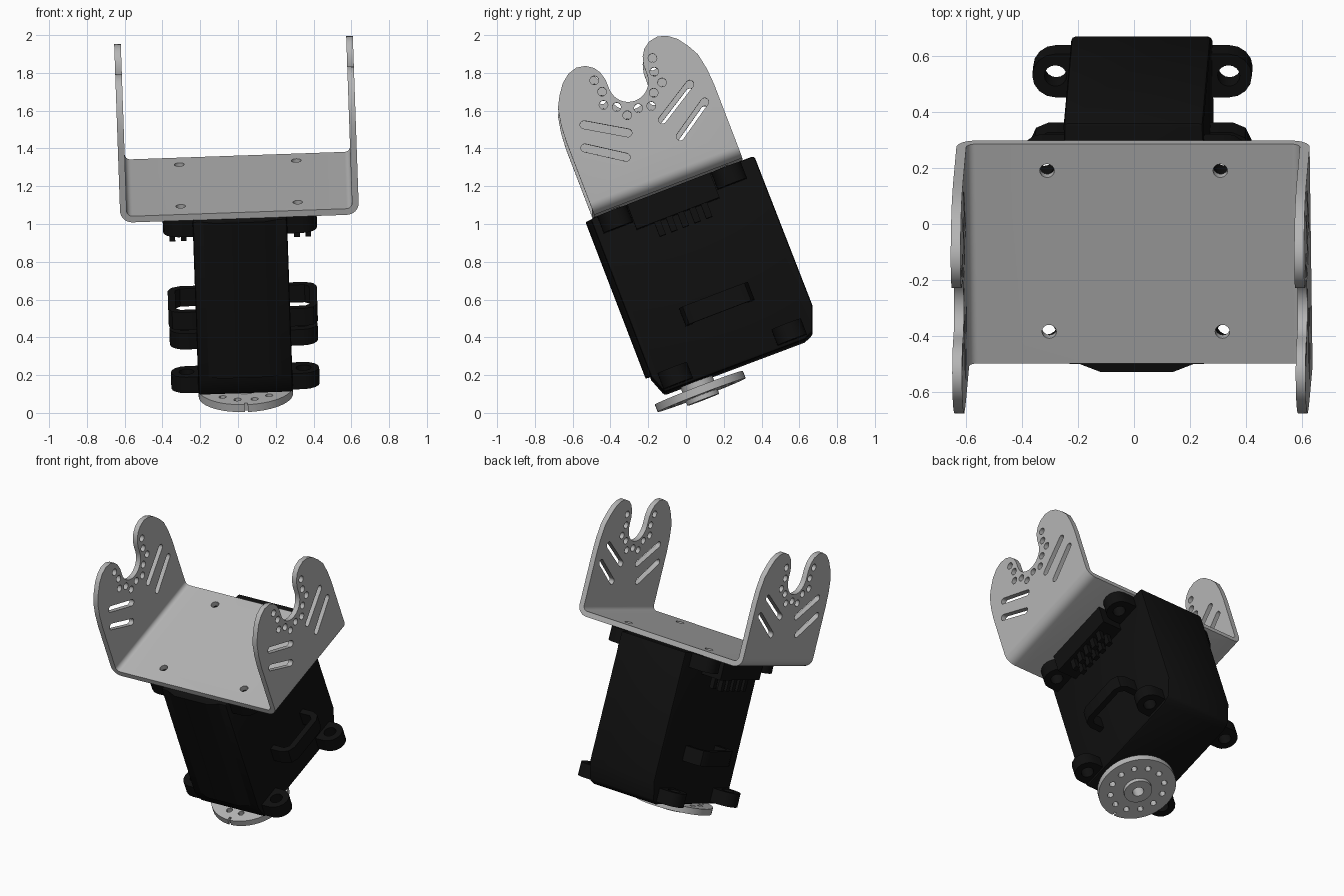
import bpy, bmesh, math
from mathutils import Matrix, Vector

if "Cube" in bpy.data.objects:
    bpy.data.objects.remove(bpy.data.objects["Cube"])

# Parts are built upright in (x, u = depth, w = height), then tilted together
TILT = (Matrix.Translation((0.045, 0, 0)) @ Matrix.Rotation(math.radians(-2), 4, 'Y')
        @ Matrix.Rotation(math.radians(21), 4, 'X'))
MID = 0.335   # depth of the bracket centre line


def material(name, rgb):
    m = bpy.data.materials.new(name)
    m.diffuse_color = (*rgb, 1)
    m.use_nodes = True
    m.node_tree.nodes["Principled BSDF"].inputs["Base Color"].default_value = m.diffuse_color
    return m


METAL = material("grey metal", (0.46, 0.46, 0.46))
BLACK = material("black plastic", (0.005, 0.005, 0.005))


def solids(name, parts, mat=None):
    """One mesh from prisms given as (outline, axis, start, end)."""
    bm = bmesh.new()
    place = {'x': lambda p, a: (a, p[0], p[1]),
             'u': lambda p, a: (p[0], a, p[1]),
             'w': lambda p, a: (p[0], p[1], a)}
    for pts, axis, a, b in parts:
        lo = [bm.verts.new(place[axis](p, a)) for p in pts]
        hi = [bm.verts.new(place[axis](p, b)) for p in pts]
        bm.faces.new(lo)
        bm.faces.new(hi[::-1])
        for i in range(len(pts)):
            j = (i + 1) % len(pts)
            bm.faces.new((lo[i], hi[i], hi[j], lo[j]))
    bmesh.ops.recalc_face_normals(bm, faces=bm.faces)
    me = bpy.data.meshes.new(name)
    bm.to_mesh(me)
    bm.free()
    ob = bpy.data.objects.new(name, me)
    bpy.context.collection.objects.link(ob)
    if mat:
        me.materials.append(mat)
    return ob


def apply(ob, mod):
    bpy.ops.object.select_all(action='DESELECT')
    bpy.context.view_layer.objects.active = ob
    ob.select_set(True)
    bpy.ops.object.modifier_apply(modifier=mod.name)


def boolean(ob, cutter, op='DIFFERENCE'):
    mod = ob.modifiers.new("cut", 'BOOLEAN')
    mod.operation, mod.solver, mod.object = op, 'EXACT', cutter
    apply(ob, mod)
    bpy.data.objects.remove(cutter)


def arc(cx, cy, r, a0, a1, n):
    return [(cx + r * math.cos(math.radians(a0 + (a1 - a0) * i / n)),
             cy + r * math.sin(math.radians(a0 + (a1 - a0) * i / n))) for i in range(n + 1)]


def circle(cx, cy, r, n=16):
    return arc(cx, cy, r, 0, 360, n)[:-1]


def rect(x0, y0, x1, y1):
    return [(x0, y0), (x1, y0), (x1, y1), (x0, y1)]


def slot(p, q, r, n=8):
    ang = math.degrees(math.atan2(q[1] - p[1], q[0] - p[0]))
    return arc(*p, r, ang + 90, ang + 270, n) + arc(*q, r, ang - 90, ang + 90, n)


def flip(pts):
    return [(-x, y) for x, y in pts]


def finish(ob):
    bpy.ops.object.select_all(action='DESELECT')
    bpy.context.view_layer.objects.active = ob
    ob.select_set(True)
    bpy.ops.object.shade_smooth_by_angle(angle=math.radians(30))
    ob.data.transform(TILT)


# Bracket: bent sheet, trimmed to the two-lobed wall outline
W, T, R, BASE = 0.632, 0.035, 0.065, 1.135
outer = [(W, 1.95)] + arc(W - R, BASE + R, R, 0, -90, 8)
inner = [(W - T, 1.95)] + arc(W - R, BASE + R, R - T, 0, -90, 8)
sheet = outer + flip(outer)[::-1] + flip(inner) + inner[::-1]
bracket = solids("u_bracket", [(sheet, 'u', MID - 0.42, MID + 0.42)], METAL)

lobe = [(0.42, 1.0), (0.42, 1.55), (0.414, 1.64), (0.397, 1.73), (0.365, 1.79), (0.325, 1.845),
        (0.28, 1.88), (0.23, 1.895), (0.18, 1.886), (0.143, 1.86), (0.12, 1.825), (0.108, 1.78)]
outline = lobe + arc(0, 1.727, 0.107, 0, -180, 20) + flip(lobe)[::-1]
boolean(bracket, solids("wall_trim", [([(MID + u, w) for u, w in outline], 'x', -1, 1)]), 'INTERSECT')

# Bracket holes: screw ring and slots through both walls, four screws in the plate
holes = [((0.0, 1.577),)] + [((s * u, w),) for s in (-1, 1) for u, w in
         ((0.068, 1.563), (0.105, 1.624), (0.166, 1.659), (0.148, 1.727), (0.165, 1.798))]
cuts = [(circle(MID + h[0][0], h[0][1], 0.023), 'x', -1, 1) for h in holes]
for s in (-1, 1):
    for p, q in (((0.30, 1.598), (0.098, 1.474)), ((0.34, 1.482), (0.153, 1.357))):
        cuts.append((slot((MID + s * p[0], p[1]), (MID + s * q[0], q[1]), 0.021), 'x', -1, 1))
    for u in (0.037, 0.653):
        cuts.append((circle(s * 0.31, u, 0.026), 'w', 1.05, 1.22))
boolean(bracket, solids("bracket_holes", cuts))
finish(bracket)

# Motor case with sloped lower corners
case = [(-0.107, 1.134), (0.822, 1.134), (0.826, 0.283), (0.776, 0.152), (0.724, 0.13),
        (-0.07, 0.135), (-0.107, 0.235)]
body = solids("motor_case", [(case, 'x', -0.25, 0.25)], BLACK)
bevel = body.modifiers.new("bevel", 'BEVEL')
bevel.width, bevel.segments = 0.014, 2
apply(body, bevel)
finish(body)

# Raised front panel
finish(solids("front_panel", [([(-0.21, -0.1), (-0.13, -0.133), (0.13, -0.133), (0.21, -0.1)],
                               'w', 0.25, 1.13)], BLACK))

# Mounting ears with screw holes, four low and four high
for name, w0, w1, reach in (("lower_ears", 0.15, 0.24, 0.31), ("upper_ears", 1.035, 1.13, 0.325)):
    parts, cuts = [], []
    for s in (-1, 1):
        for u in (0.014, 0.66):
            parts.append((slot((s * 0.2, u), (s * reach, u), 0.083), 'w', w0, w1))
            cuts.append((circle(s * reach, u, 0.04), 'w', w0 - 0.05, w1 + 0.05))
    ears = solids(name, parts, BLACK)
    boolean(ears, solids("ear_holes", cuts))
    finish(ears)

# Cable loops on the sides
loop = [(0.24, 0.16), (0.33, 0.16), (0.375, 0.18), (0.395, 0.225), (0.395, 0.485), (0.375, 0.53),
        (0.33, 0.55), (0.24, 0.55), (0.24, 0.51), (0.33, 0.51), (0.355, 0.485), (0.355, 0.225),
        (0.33, 0.2), (0.24, 0.2)]
finish(solids("cable_loops", [(p, 'w', 0.42, 0.52) for p in (loop, flip(loop))], BLACK))

# Side connectors with rows of pins
parts = []
for s in (-1, 1):
    parts.append(([(s * x, u) for x, u in rect(0.24, 0.1, 0.395, 0.57)], 'w', 0.99, 1.13))
    for row in (0.285, 0.345):
        for i in range(5):
            u = 0.2 + i * 0.066
            parts.append(([(s * x, v) for x, v in rect(row, u, row + 0.03, u + 0.035)], 'w', 0.91, 0.995))
finish(solids("side_connectors", parts, BLACK))

# Output disc: hub, rim, bore, ring of screw holes and a small index notch
U = 0.111
bm_profile = [(0.036, 0.032), (0.09, 0.032), (0.09, 0.058), (0.25, 0.058), (0.25, 0.1),
              (0.09, 0.1), (0.09, 0.15), (0.036, 0.15)]
N = 48
bm = bmesh.new()
rings = [[bm.verts.new((r * math.cos(math.tau * i / N), U + r * math.sin(math.tau * i / N), w))
          for r, w in bm_profile] for i in range(N)]
for i in range(N):
    a, b = rings[i], rings[(i + 1) % N]
    for k in range(len(a)):
        m = (k + 1) % len(a)
        bm.faces.new((a[k], b[k], b[m], a[m]))
bmesh.ops.recalc_face_normals(bm, faces=bm.faces)
me = bpy.data.meshes.new("output_disc")
bm.to_mesh(me)
bm.free()
me.materials.append(METAL)
disc = bpy.data.objects.new("output_disc", me)
bpy.context.collection.objects.link(disc)
cuts = [(circle(x, y, 0.02, 12), 'w', 0.04, 0.12) for x, y in arc(0, U, 0.175, 15, 345, 11)]
cuts.append((rect(-0.008, U - 0.27, 0.008, U - 0.225), 'w', 0.04, 0.12))
boolean(disc, solids("disc_holes", cuts))
finish(disc)
